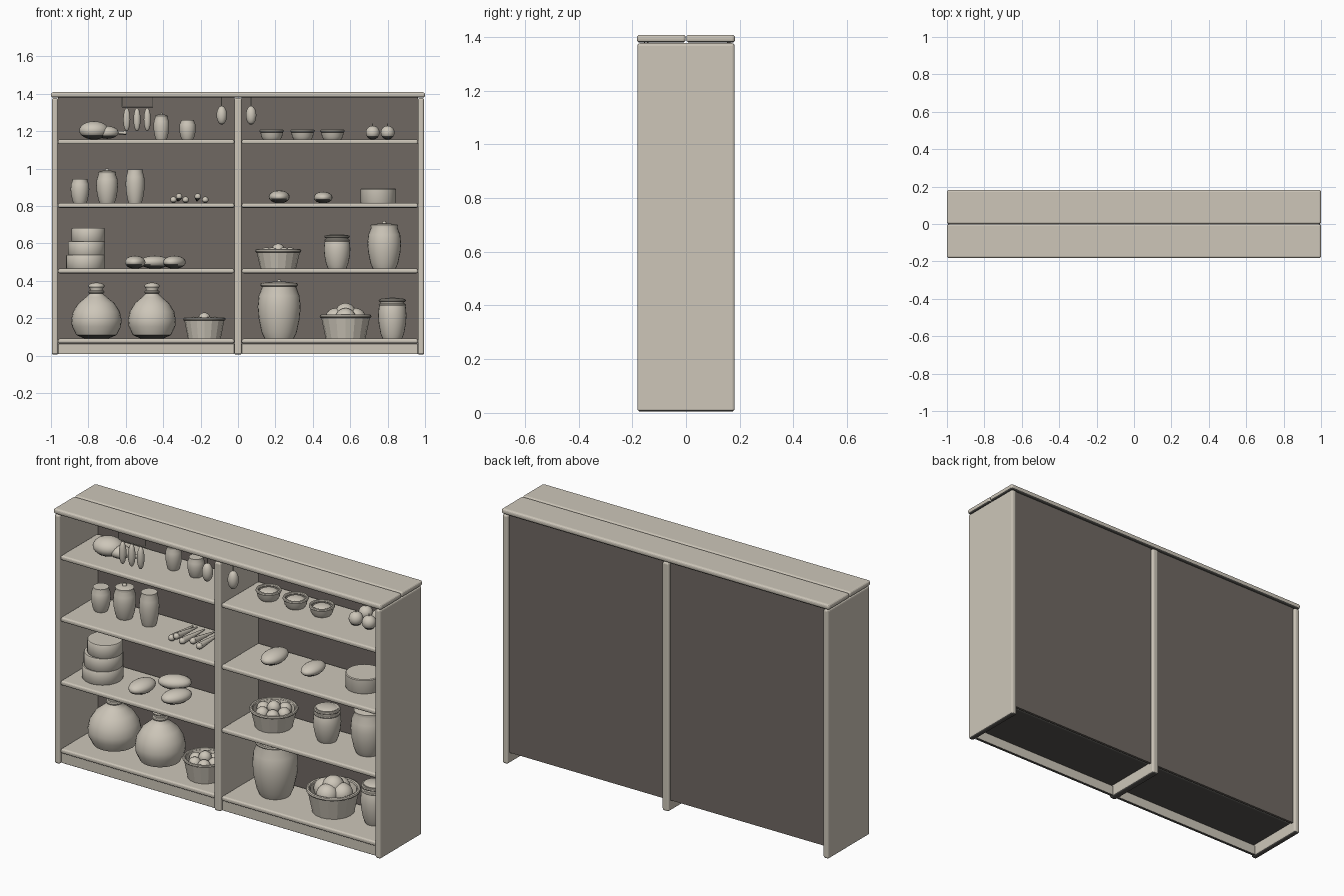
import bpy, bmesh, math, random
from mathutils import Vector

random.seed(4)
cube = bpy.data.objects.get("Cube")
if cube:
    bpy.data.objects.remove(cube, do_unlink=True)


def material(name, rgb):
    m = bpy.data.materials.new(name)
    m.use_nodes = True
    col = (*rgb, 1)
    m.diffuse_color = col
    m.node_tree.nodes["Principled BSDF"].inputs["Base Color"].default_value = col
    return m


STONE = material("warm_beige", (0.61, 0.565, 0.485))
DARK = material("dark_taupe", (0.16, 0.14, 0.124))
UNDER = material("charcoal_underside", (0.09, 0.088, 0.08))


def finish(name, mat=STONE, smooth=True):
    """Name and colour the active object; faces turned downward get the charcoal."""
    ob = bpy.context.object
    ob.name = name
    bpy.ops.object.transform_apply(location=False, rotation=True, scale=True)
    ob.data.materials.clear()
    ob.data.materials.append(mat)
    if mat == STONE:
        ob.data.materials.append(UNDER)
        for p in ob.data.polygons:
            p.material_index = 1 if p.normal.z < -.6 else 0
    if smooth:
        bpy.ops.object.shade_smooth_by_angle(angle=math.radians(40))
    return ob


def board(name, x, y, z, mat=STONE, bevel=0.0):
    """Box given by its (low, high) range on each axis, with rounded edges."""
    bpy.ops.mesh.primitive_cube_add(size=1, location=[sum(r) / 2 for r in (x, y, z)])
    ob = bpy.context.object
    ob.scale = [r[1] - r[0] for r in (x, y, z)]
    bpy.ops.object.transform_apply(location=False, rotation=False, scale=True)
    if bevel:
        bm = bmesh.new()
        bm.from_mesh(ob.data)
        bmesh.ops.bevel(bm, geom=bm.edges[:], offset=bevel, segments=3, profile=.5, affect="EDGES")
        bm.to_mesh(ob.data)
        bm.free()
    return finish(name, mat, False)


def ball(name, loc, size, turn=0.0):
    bpy.ops.mesh.primitive_uv_sphere_add(segments=20, ring_count=12, location=loc,
                                         rotation=(0, 0, turn))
    bpy.context.object.scale = size if isinstance(size, tuple) else (size,) * 3
    return finish(name)


def rod(name, a, b, r1, r2=None, sides=12):
    a, b = Vector(a), Vector(b)
    d = b - a
    bpy.ops.mesh.primitive_cone_add(vertices=sides, radius1=r1, radius2=r1 if r2 is None else r2,
                                    depth=d.length, location=(a + b) / 2)
    bpy.context.object.rotation_euler = d.to_track_quat("Z", "Y").to_euler()
    return finish(name)


def lathe(name, loc, profile, sides=24, smooth=True):
    """Revolve (radius, height) pairs about the vertical axis."""
    verts, faces, n = [], [], len(profile)
    for i in range(sides):
        a = math.tau * i / sides
        verts += [(r * math.cos(a), r * math.sin(a), h) for r, h in profile]
    for i in range(sides):
        j = (i + 1) % sides
        faces += [(i * n + k, j * n + k, j * n + k + 1, i * n + k + 1) for k in range(n - 1)]
    faces.append([i * n for i in reversed(range(sides))])
    faces.append([i * n + n - 1 for i in range(sides)])
    me = bpy.data.meshes.new(name)
    me.from_pydata(verts, [], faces)
    ob = bpy.data.objects.new(name, me)
    ob.location = loc
    bpy.context.collection.objects.link(ob)
    bpy.ops.object.select_all(action="DESELECT")
    ob.select_set(True)
    bpy.context.view_layer.objects.active = ob
    return finish(name, smooth=smooth)


def ring(name, loc, radius, thick):
    bpy.ops.mesh.primitive_torus_add(location=loc, major_radius=radius, minor_radius=thick,
                                     major_segments=24, minor_segments=8)
    return finish(name)


# Jar shape as fractions of radius and height
JAR = [(.68, 0), (.82, .12), (.96, .38), (1, .58), (.95, .78), (.8, .93), (.8, 1)]


def jar(name, x, y, z, r, h, knob=False, cap=False):
    lathe(name, (x, y, z), [(a * r, b * h) for a, b in JAR])
    if knob:
        lathe(name + "_lid", (x, y, z + h), [(r * .82, -.008), (r * .82, .002), (r * .3, .01)])
        ball(name + "_knob", (x, y, z + h + .01), min(.012, r * .2))
    if cap:
        ring(name + "_cord", (x, y, z + h * .84), r * .86, r * .1)
        ring(name + "_rim", (x, y, z + h * .95), r * .86, r * .1)
        lathe(name + "_cloth", (x, y, z + h * .95), [(r * .88, 0), (r * .7, h * .05), (r * .2, h * .07)])


def basket(name, x, y, z, r, h, fruit, count):
    lathe(name, (x, y, z), [(r * .76, 0), (r * .94, h), (r * .84, h), (r * .74, h * .5)], 16, False)
    ring(name + "_rim", (x, y, z + h), r * .92, r * .07)
    for i in range(count):
        a = math.tau * i / count
        d = r * .78 - fruit
        ball(name + "_fruit", (x + d * math.cos(a), y + d * math.sin(a), z + h * .62 + fruit * .6), fruit)
    ball(name + "_top_fruit", (x, y, z + h * .8 + fruit * .7), fruit)


# Cabinet carcass
for name, lo, hi in (("right_side", -.995, -.962), ("divider", -.02, .02), ("left_side", .962, .995)):
    board(name, (lo, hi), (-.181, .181), (.005, 1.377), bevel=.01)
for name, lo, hi in (("front_top_board", -.183, -.001), ("back_top_board", .001, .183)):
    board(name, (-1, 1), (lo, hi), (1.379, 1.408), bevel=.011)
SHELVES = (.09, .465, .815, 1.155)
for lo, hi in ((-.962, -.02), (.02, .962)):
    board("back_panel", (lo, hi), (.152, .165), (.065, 1.38), DARK)
    board("kick_board", (lo, hi), (-.165, -.148), (.008, .064), bevel=.003)
    for z in SHELVES:
        board("shelf", (lo, hi), (-.175, .147), (z - .025, z), bevel=.009)
Z1, Z2, Z3, Z4 = SHELVES

# Top shelf: ham, hanging sausages, jars, bowls and eggs
ball("ham", (-.77, -.03, Z4 + .049), (.08, .07, .049), .2)
ball("ham_shank", (-.7, -.03, Z4 + .038), (.062, .048, .034), .1)
rod("ham_bone", (-.68, -.03, Z4 + .04), (-.6, -.03, Z4 + .035), .009)
ball("bone_end", (-.605, -.03, Z4 + .036), .012)
rod("hanging_rod", (-.62, -.155, 1.33), (-.455, -.155, 1.33), .003, sides=8)
for x in (-.62, -.455):
    rod("rod_hanger", (x, -.155, 1.33), (x, -.155, 1.385), .002, sides=6)
for x in (-.595, -.54, -.485):
    ball("sausage", (x, -.155, 1.262), (.019, .019, .062))
for x in (-.087, .07):
    ball("hanging_gourd", (x, -.142, 1.285), (.028, .028, .05))
    rod("gourd_string", (x, -.142, 1.32), (x, -.142, 1.385), .003, sides=6)
jar("small_jar", -.41, .025, Z4, .042, .125, knob=True)
jar("small_jar", -.27, .02, Z4, .044, .105)
for x in (.18, .345, .505):
    lathe("bowl", (x, .01, Z4), [(.046, 0), (.056, .015), (.061, .045), (.056, .05), (.048, .03)])
    ring("bowl_rim", (x, .01, Z4 + .046), .058, .008)
    ball("bowl_filling", (x, .01, Z4 + .033), (.05, .05, .02))
for x in (.72, .8):
    for y in (0, .085):
        ball("round_fruit", (x, y, Z4 + .037), .037)
        rod("fruit_stem", (x, y, Z4 + .07), (x, y, Z4 + .085), .003, sides=6)

# Third shelf: jars, carrots, loaves and a cheese
jar("jar", -.845, .012, Z3, .05, .13)
jar("jar", -.7, .012, Z3, .058, .165, knob=True)
jar("jar", -.55, .012, Z3, .051, .18)
for i, x in enumerate((-.345, -.315, -.28, -.215, -.175)):
    z = Z3 + (.018 if i % 2 == 0 else .035)
    tip = (x + random.uniform(-.01, .03), .1, Z3 + .012)
    rod("carrot", (x, -.085, z), tip, .018, .004)
    ball("carrot_crown", (x, -.085, z), .017)
for x, a in ((.22, .056), (.455, .05)):
    ball("loaf", (x, .005, Z3 + a * .6), (a, a * 1.65, a * .62))
lathe("cheese", (.75, .03, Z3), [(.093, 0), (.095, .004), (.095, .074), (.091, .078)], 32)

# Second shelf: stacked cheeses, loaves, fruit bowl and jars
for i, (x, r) in enumerate(((-.815, .104), (-.81, .099), (-.8, .09))):
    lathe("stacked_cheese", (x, -.015, Z2 + .072 * i),
          [(r - .003, 0), (r, .004), (r, .068), (r - .003, .072)], 32)
for x, y, t in ((-.55, -.05, -.1), (-.445, .085, -1.1), (-.34, -.05, -.4)):
    ball("round_loaf", (x, y, Z2 + .034), (.055, .085, .035), t)
basket("fruit_bowl", .215, .005, Z2, .125, .095, .034, 6)
jar("covered_jar", .53, .02, Z2, .071, .18, cap=True)
jar("large_jar", .782, .02, Z2, .09, .232, knob=True)

# Bottom shelf: tied sacks, baskets and urns
for x, y, r in ((-.757, .005, .135), (-.46, -.02, .128)):
    lathe("sack", (x, y, Z1), [(r * a, b) for a, b in (
        (.45, 0), (.8, .02), (.97, .065), (1, .1), (.93, .145), (.72, .19), (.42, .222),
        (.27, .24), (.24, .262), (.3, .28))])
    ring("sack_tie", (x, y, Z1 + .25), r * .25, .009)
    ball("sack_top", (x, y, Z1 + .282), (r * .32, r * .32, .018))
basket("small_basket", -.18, -.03, Z1, .115, .105, .033, 6)
jar("urn", .22, .01, Z1, .115, .295, knob=True)
ring("urn_rim", (.22, .01, Z1 + .288), .092, .009)
basket("large_basket", .575, .01, Z1, .14, .12, .056, 4)
jar("covered_jar", .825, .02, Z1, .076, .215, cap=True)
